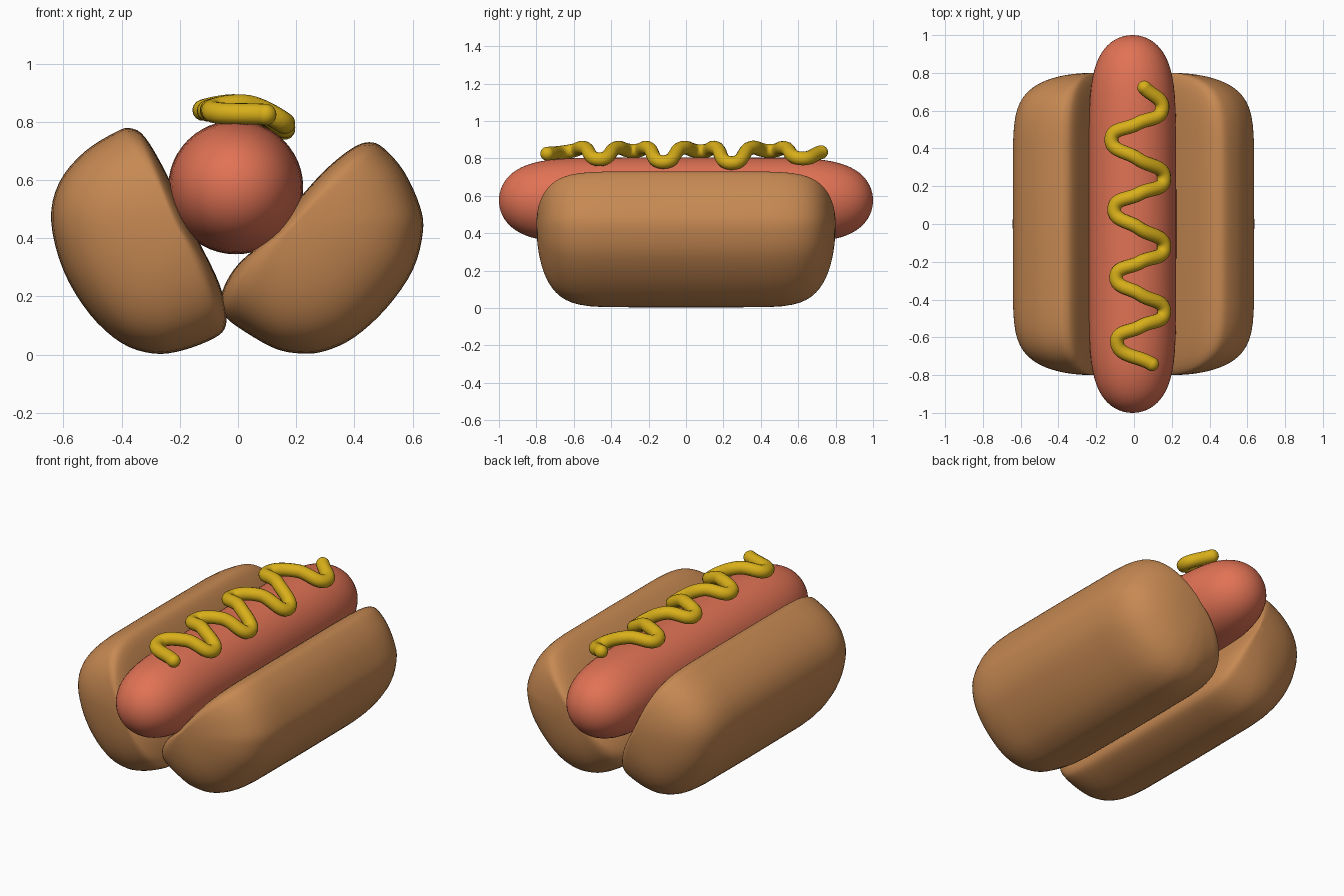
import bpy, bmesh, math
from mathutils import Vector

if "Cube" in bpy.data.objects:
    bpy.data.objects.remove(bpy.data.objects["Cube"])


def material(name, color):
    m = bpy.data.materials.new(name)
    m.diffuse_color = (*color, 1)
    m.use_nodes = True
    m.node_tree.nodes["Principled BSDF"].inputs["Base Color"].default_value = m.diffuse_color
    return m


BUN = material("bread", (0.57, 0.25, 0.085))
MEAT = material("meat", (0.75, 0.17, 0.09))
YELLOW = material("yellow", (0.69, 0.43, 0.01))


def smooth_loop(pts, n=4):
    # closed Catmull-Rom resampling of a cross-section
    out, k = [], len(pts)
    p = [Vector(q) for q in pts]
    for i in range(k):
        a, b, c, d = (p[(i + j - 1) % k] for j in range(4))
        for s in range(n):
            t = s / n
            out.append(0.5 * (2 * b + (c - a) * t + (2 * a - 5 * b + 4 * c - d) * t * t
                              + (3 * b - a - 3 * c + d) * t ** 3))
    return out


def loaf(name, section, centre, half, power, mat, steps=18):
    # sweep a section along y, closing both ends with a superellipse
    c = Vector(centre)
    bm = bmesh.new()
    rings = []
    for i in range(-steps + 1, steps):
        a = abs(i) / steps * math.pi / 2
        y = math.copysign(half * math.sin(a) ** (2 / power), i)
        s = math.cos(a)
        rings.append([bm.verts.new((c.x + (q.x - c.x) * s, y, c.y + (q.y - c.y) * s))
                      for q in section])
    n = len(section)
    for r0, r1 in zip(rings, rings[1:]):
        for j in range(n):
            bm.faces.new((r0[j], r0[(j + 1) % n], r1[(j + 1) % n], r1[j]))
    for ring, y in ((rings[0], -half), (rings[-1], half)):
        tip = bm.verts.new((c.x, y, c.y))
        for j in range(n):
            bm.faces.new((ring[j], ring[(j + 1) % n], tip))
    bmesh.ops.recalc_face_normals(bm, faces=bm.faces)
    for f in bm.faces:
        f.smooth = True
    me = bpy.data.meshes.new(name)
    bm.to_mesh(me)
    bm.free()
    me.materials.append(mat)
    ob = bpy.data.objects.new(name, me)
    bpy.context.collection.objects.link(ob)
    return ob


# bun halves
left = [(-0.37, 0.778), (-0.42, 0.765), (-0.53, 0.695), (-0.615, 0.59), (-0.642, 0.46),
        (-0.60, 0.29), (-0.51, 0.14), (-0.40, 0.04), (-0.29, 0.004), (-0.19, 0.015),
        (-0.08, 0.058), (-0.042, 0.10), (-0.045, 0.175), (-0.075, 0.27), (-0.16, 0.44),
        (-0.25, 0.63), (-0.32, 0.748)]
right = [(0.45, 0.73), (0.50, 0.71), (0.57, 0.63), (0.625, 0.51), (0.635, 0.42),
         (0.60, 0.29), (0.51, 0.16), (0.40, 0.06), (0.30, 0.013), (0.22, 0.004),
         (0.13, 0.02), (0.03, 0.075), (-0.04, 0.127), (-0.06, 0.18), (-0.045, 0.24),
         (0.0, 0.31), (0.09, 0.395), (0.20, 0.525), (0.30, 0.635), (0.39, 0.708)]
loaf("bun_left", smooth_loop(left), (-0.22, 0.45), 0.80, 8, BUN)
loaf("bun_right", smooth_loop(right), (0.20, 0.45), 0.80, 8, BUN)

# sausage
circle = [Vector((-0.008 + 0.232 * math.cos(k * math.tau / 48),
                  0.575 + 0.23 * math.sin(k * math.tau / 48))) for k in range(48)]
loaf("sausage", circle, (-0.008, 0.575), 1.0, 7, MEAT)

# mustard zigzag: turning points, with a raised crossing between each pair
turns = [(0.055, 0.722, 0.833), (0.15, 0.61, 0.80), (-0.12, 0.45, 0.84), (0.16, 0.24, 0.775),
         (-0.105, 0.08, 0.838), (0.16, -0.125, 0.78), (-0.095, -0.28, 0.84),
         (0.16, -0.465, 0.795), (-0.09, -0.62, 0.838), (0.095, -0.742, 0.825)]
path = [turns[0]]
for i, (a, b) in enumerate(zip(turns, turns[1:])):
    if 0 < i < len(turns) - 2:
        path.append(((a[0] + b[0]) / 2, (a[1] + b[1]) / 2, 0.855))
    path.append(b)
R = 0.037
cu = bpy.data.curves.new("mustard", 'CURVE')
cu.dimensions = '3D'
cu.bevel_depth = R
cu.bevel_resolution = 5
cu.resolution_u = 10
sp = cu.splines.new('BEZIER')
sp.bezier_points.add(len(path) - 1)
for bp, co in zip(sp.bezier_points, path):
    bp.co = co
    bp.handle_left_type = bp.handle_right_type = 'AUTO'
cu.materials.append(YELLOW)
mustard = bpy.data.objects.new("mustard", cu)
bpy.context.collection.objects.link(mustard)
bpy.context.view_layer.objects.active = mustard
mustard.select_set(True)
bpy.ops.object.convert(target='MESH')
mustard = bpy.context.view_layer.objects.active

# rounded mustard ends
ends = []
for co in (path[0], path[-1]):
    bpy.ops.mesh.primitive_uv_sphere_add(segments=20, ring_count=12, radius=R, location=co)
    ends.append(bpy.context.object)
    ends[-1].data.materials.append(YELLOW)
for ob in ends + [mustard]:
    ob.select_set(True)
bpy.context.view_layer.objects.active = mustard
bpy.ops.object.join()
bpy.ops.object.shade_smooth()
